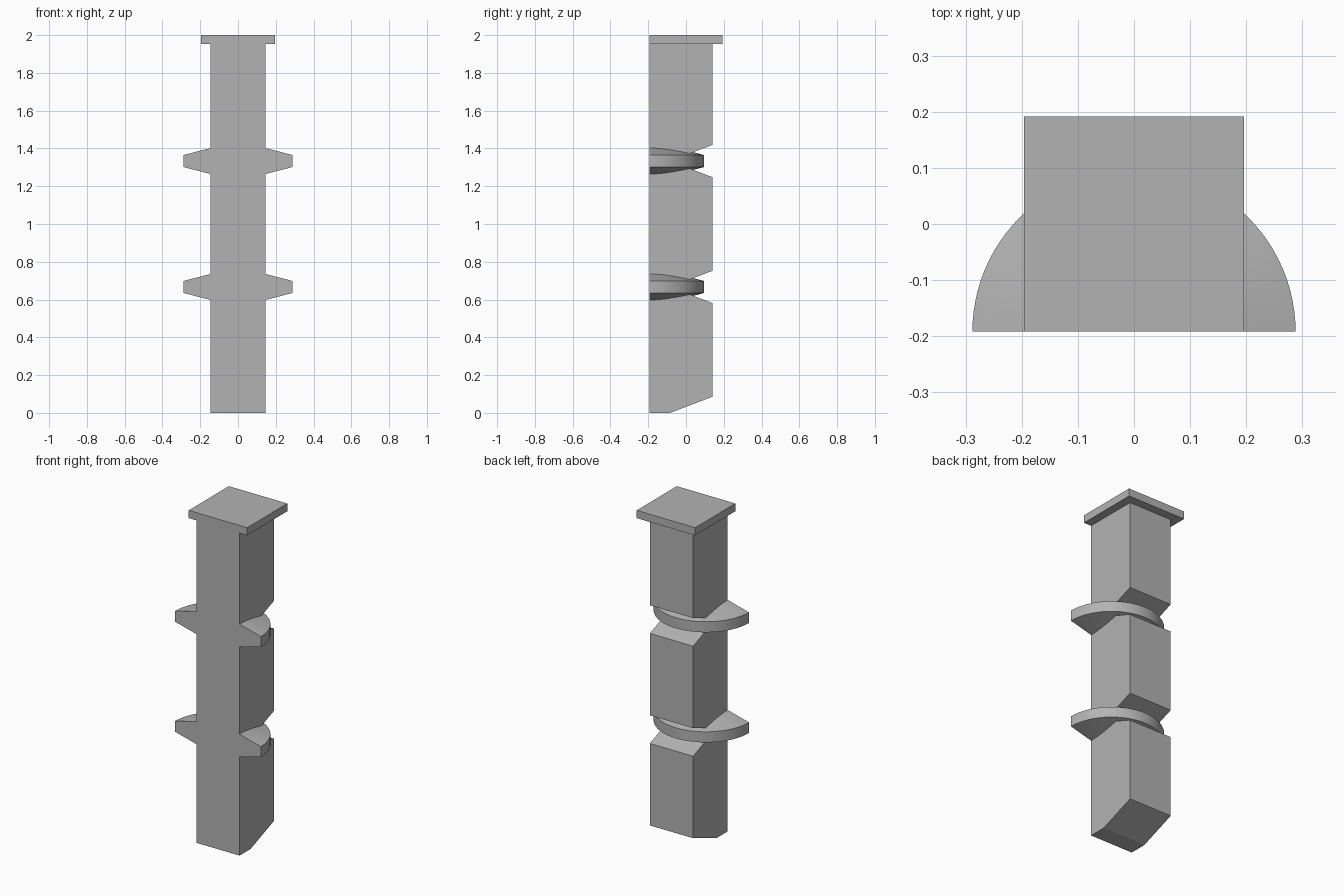
import bpy, bmesh, math
from mathutils import Vector

default = bpy.data.objects.get("Cube")
if default:
    bpy.data.objects.remove(default, do_unlink=True)

FRONT, BACK, HALF_W = -0.192, 0.139, 0.145
TOP, CAP_Z = 2.0, 1.953
LEVELS = (TOP / 3, TOP * 2 / 3)      # heights of the flanges
NOTCH_Y, NOTCH_H = -0.085, 0.085     # notch apex depth and half height
RADIUS, RIM_H, HUB_H = 0.288, 0.032, 0.106

grey = bpy.data.materials.new("plain grey")
grey.use_nodes = True
colour = (0.45, 0.45, 0.45, 1)
grey.diffuse_color = colour
grey.node_tree.nodes["Principled BSDF"].inputs["Base Color"].default_value = colour


def finish(bm, name):
    bmesh.ops.recalc_face_normals(bm, faces=bm.faces)
    mesh = bpy.data.meshes.new(name)
    bm.to_mesh(mesh)
    bm.free()
    mesh.materials.append(grey)
    obj = bpy.data.objects.new(name, mesh)
    bpy.context.collection.objects.link(obj)
    return obj


def extrude_side(name, outline, half_width):
    """Extrude a (y, z) outline symmetrically along x."""
    bm = bmesh.new()
    face = bm.faces.new([bm.verts.new((-half_width, y, z)) for y, z in outline])
    ext = bmesh.ops.extrude_face_region(bm, geom=[face])["geom"]
    verts = [g for g in ext if isinstance(g, bmesh.types.BMVert)]
    bmesh.ops.translate(bm, verts=verts, vec=(2 * half_width, 0, 0))
    return finish(bm, name)


def half_flange(name, z):
    """Half of a double cone with a flat rim, flat side to the front."""
    bm = bmesh.new()
    profile = [(0, HUB_H), (RADIUS, RIM_H), (RADIUS, -RIM_H), (0, -HUB_H)]
    verts = [bm.verts.new((x, FRONT, z + h)) for x, h in profile]
    edges = [bm.edges.new(pair) for pair in zip(verts, verts[1:])]
    bmesh.ops.spin(bm, geom=verts + edges, cent=(0, FRONT, z), axis=(0, 0, 1),
                   angle=math.pi, steps=48)
    bmesh.ops.remove_doubles(bm, verts=bm.verts, dist=1e-5)
    for v in bm.verts:
        if abs(v.co.y - FRONT) < 1e-4:
            v.co.y = FRONT
    bmesh.ops.holes_fill(bm, edges=[e for e in bm.edges if e.is_boundary], sides=0)
    return finish(bm, name)


# Shaft with V notches in the back and a sloped foot
outline = [(FRONT, 0), (NOTCH_Y, 0), (BACK, NOTCH_H)]
for z in LEVELS:
    outline += [(BACK, z - NOTCH_H), (NOTCH_Y, z), (BACK, z + NOTCH_H)]
outline += [(BACK, TOP - 0.02), (FRONT, TOP - 0.02)]
post = extrude_side("notched_post", outline, HALF_W)

# Square cap and the two flanges, fused to the shaft
cap = extrude_side("cap", [(FRONT, CAP_Z), (-FRONT, CAP_Z), (-FRONT, TOP), (FRONT, TOP)], 0.196)
parts = [cap] + [half_flange("flange", z) for z in LEVELS]
bpy.context.view_layer.objects.active = post
for part in parts:
    mod = post.modifiers.new("fuse", "BOOLEAN")
    mod.operation, mod.solver, mod.object = "UNION", "EXACT", part
    bpy.ops.object.modifier_apply(modifier=mod.name)
    bpy.data.objects.remove(part, do_unlink=True)

# Merge the flat front and keep only the round rims smooth
bm = bmesh.new()
bm.from_mesh(post.data)
bmesh.ops.dissolve_limit(bm, angle_limit=math.radians(0.2), verts=bm.verts, edges=bm.edges)
bm.to_mesh(post.data)
bm.free()
bpy.ops.object.select_all(action="DESELECT")
post.select_set(True)
bpy.ops.object.shade_smooth_by_angle(angle=math.radians(8))
